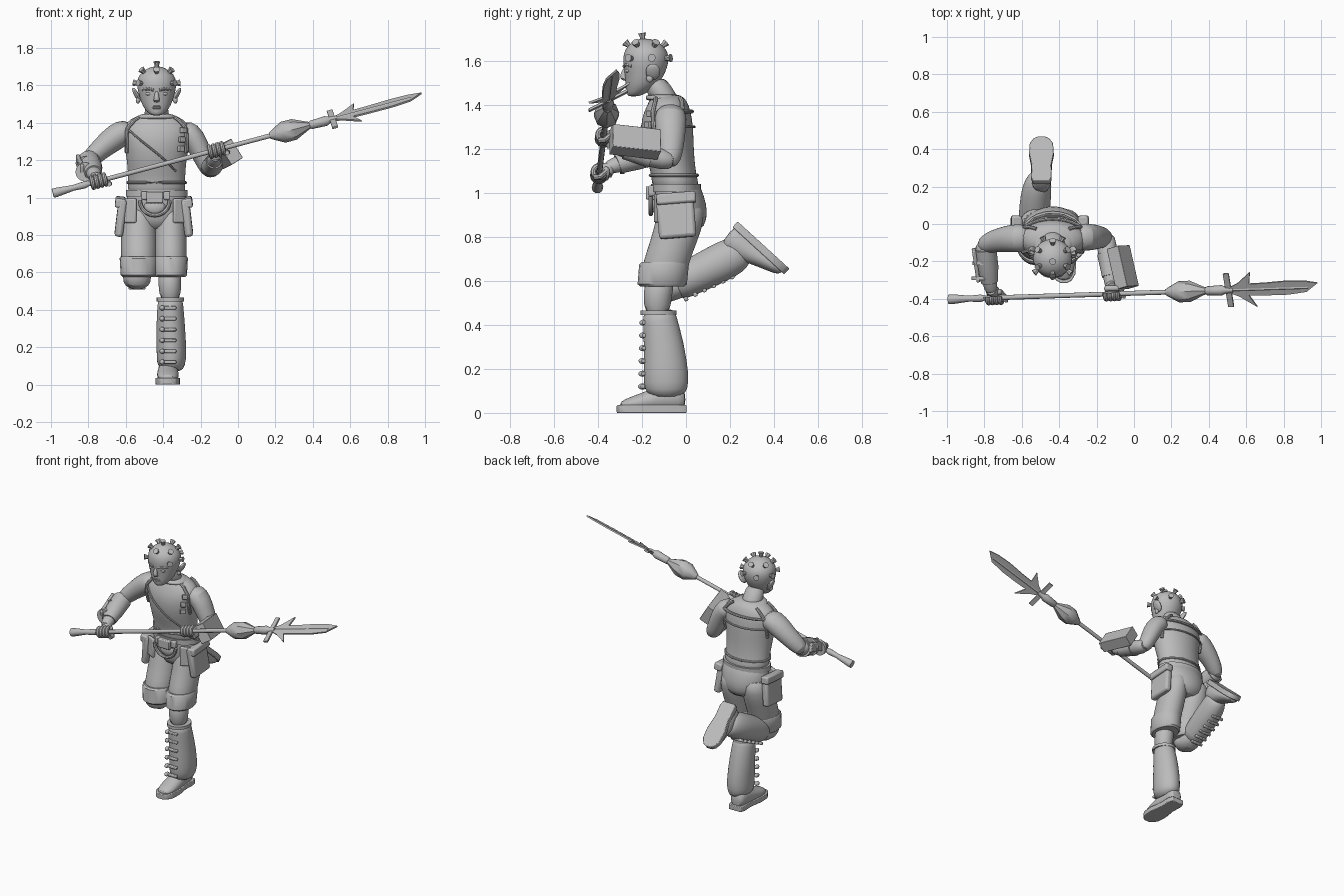
import bpy, bmesh, math
from mathutils import Vector, Matrix

cube = bpy.data.objects.get("Cube")
if cube:
    bpy.data.objects.remove(cube, do_unlink=True)

grey = bpy.data.materials.new("plain grey")
grey.use_nodes = True
COLOUR = (0.5, 0.5, 0.5, 1)
grey.diffuse_color = COLOUR
grey.node_tree.nodes["Principled BSDF"].inputs["Base Color"].default_value = COLOUR
MID = -.435                       # centre line of the body
X, Y, Z = Vector((1, 0, 0)), Vector((0, 1, 0)), Vector((0, 0, 1))


def finish(name, bm, soft=0, bevel=0, matrix=None):
    bmesh.ops.recalc_face_normals(bm, faces=bm.faces)
    mesh = bpy.data.meshes.new(name)
    bm.to_mesh(mesh)
    bm.free()
    mesh.materials.append(grey)
    mesh.shade_smooth()
    mesh.set_sharp_from_angle(angle=math.radians(40))
    obj = bpy.data.objects.new(name, mesh)
    bpy.context.collection.objects.link(obj)
    if matrix:
        obj.matrix_world = matrix
    if bevel:
        mod = obj.modifiers.new("bevel", "BEVEL")
        mod.width, mod.segments = bevel, 2
    if soft:
        mod = obj.modifiers.new("smooth", "SUBSURF")
        mod.levels = mod.render_levels = soft
    return obj


def loft(name, rings, n=16, ref=X, axis=None, soft=1, matrix=None):
    """Skin elliptical rings (x, y, z, width radius, depth radius) along a path."""
    bm = bmesh.new()
    centres = [Vector(r[:3]) for r in rings]
    loops = []
    for i, (c, r) in enumerate(zip(centres, rings)):
        t = axis or (centres[min(i + 1, len(rings) - 1)] - centres[max(i - 1, 0)]).normalized()
        u = (ref - t * ref.dot(t)).normalized()
        v = t.cross(u)
        angles = [math.tau * k / n for k in range(n)]
        loops.append([bm.verts.new(c + u * r[3] * math.cos(a) + v * r[-1] * math.sin(a)) for a in angles])
    for a, b in zip(loops, loops[1:]):
        for k in range(n):
            bm.faces.new((a[k], a[(k + 1) % n], b[(k + 1) % n], b[k]))
    bm.faces.new(loops[0])
    bm.faces.new(loops[-1])
    return finish(name, bm, soft, matrix=matrix)


def tube(name, points, r, n=8):
    ref = X if abs((Vector(points[-1]) - Vector(points[0])).normalized().x) < .8 else Y
    return loft(name, [(*p, r, r) for p in points], n, ref, soft=0)


def block(name, centre, size, along=Y, up=Z, bevel=.006):
    along = Vector(along).normalized()
    side = along.cross(Vector(up)).normalized()
    m = Matrix((side, along, side.cross(along))).transposed().to_4x4()
    m.translation = Vector(centre)
    bm = bmesh.new()
    bmesh.ops.create_cube(bm, size=1)
    bmesh.ops.scale(bm, vec=size, verts=bm.verts)
    return finish(name, bm, bevel=bevel, matrix=m)


def ball(name, centre, size, matrix=Matrix()):
    bm = bmesh.new()
    bmesh.ops.create_uvsphere(bm, u_segments=14, v_segments=9, radius=1)
    bmesh.ops.scale(bm, vec=size, verts=bm.verts)
    return finish(name, bm, matrix=Matrix.Translation(centre) @ matrix)


# Torso, neck and pelvis
TORSO = [(.99, -.04, .16, .112), (1.06, -.052, .153, .104), (1.12, -.062, .154, .104),
         (1.2, -.08, .16, .116), (1.3, -.088, .178, .122), (1.37, -.085, .19, .108),
         (1.42, -.08, .145, .085), (1.45, -.09, .075, .065)]
loft("torso", [(MID, y, z, rx, ry) for z, y, rx, ry in TORSO], 24, axis=Z)
loft("neck", [(MID, -.085, 1.4, .08, .075), (MID, -.115, 1.46, .062, .062), (MID, -.15, 1.53, .06, .06)], axis=Z)
loft("pelvis", [(MID, -.045, 1.05, .15, .1), (MID, -.04, 1.02, .16, .11), (MID, -.025, .95, .165, .12),
                (MID, -.02, .88, .15, .118), (MID, -.02, .82, .09, .09)], 24, axis=Z)


def skin(z, degrees, lift=.004):
    """Point on the torso surface; zero degrees faces front, positive turns to the left."""
    for a, b in zip(TORSO, TORSO[1:]):
        if a[0] <= z <= b[0]:
            f = (z - a[0]) / (b[0] - a[0])
            y, rx, ry = (p + (q - p) * f for p, q in zip(a[1:], b[1:]))
    a = math.radians(degrees)
    return Vector((MID + (rx + lift) * math.sin(a), y - (ry + lift) * math.cos(a), z))


def seam(name, z0, a0, z1, a1, r=.006):
    tube(name, [skin(z0 + (z1 - z0) * k / 12, a0 + (a1 - a0) * k / 12) for k in range(13)], r)


# Shirt edges, straps, collar and belt
seam("back_top_band", 1.37, 115, 1.37, 245, .009)
seam("back_low_band", 1.3, 110, 1.3, 250)
seam("chest_wrap_edge", 1.36, -50, 1.14, 40)
seam("waist_tie", 1.08, -170, 1.08, 190, .008)
for side, word in ((-1, "right"), (1, "left")):
    seam(word + "_front_strap", 1.24, side * 68, 1.43, side * 48, .01)
    seam(word + "_back_strap", 1.24, side * 110, 1.43, side * 135, .01)
loft("collar", [(MID, -.095, 1.415, .118, .09), (MID, -.1, 1.435, .105, .085), (MID, -.105, 1.45, .08, .072)], 24, axis=Z)
loft("belt", [(MID, -.045, z, .165, .114) for z in (1.005, 1.04)], 24, axis=Z, soft=0)
for z in (1.36, 1.31, 1.26):
    block("chest_buckle", skin(z, 48), (.035, .03, .022), Z, (.6, -.8, 0), .004)
block("belt_buckle", (MID - .01, -.165, 1.0), (.09, .035, .06))
for dx in (-.065, .055):
    block("belt_pouch", (MID + dx, -.155, 1.01), (.035, .035, .045))
tube("belt_loop", [(MID - .01 + .08 * math.cos(a), -.16, .985 - .08 * math.sin(a))
                   for a in (math.pi * k / 10 for k in range(11))], .011)
loft("front_flap", [(MID - .01, -.135, .98, .07, .025), (MID - .01, -.14, .93, .055, .02), (MID - .01, -.13, .9, .02, .015)], axis=Z)

# Head
HEAD = [(1.437, -.24, .026, .024), (1.455, -.222, .05, .048), (1.49, -.2, .077, .075), (1.53, -.19, .09, .088),
        (1.57, -.184, .102, .101), (1.615, -.182, .109, .107), (1.655, -.183, .097, .095),
        (1.685, -.185, .062, .062), (1.702, -.187, .02, .02)]
loft("head", [(MID, y, z, rx, ry) for z, y, rx, ry in HEAD], 20, axis=Z)
loft("nose", [(MID, -.272, 1.575, .009, .01), (MID, -.284, 1.54, .013, .016), (MID, -.284, 1.518, .02, .018),
              (MID, -.27, 1.508, .012, .01)], 10, axis=Z)
for z in (1.478, 1.488):
    ball("lip", (MID, -.264, z), (.028, .012, .006))
for side in (-1, 1):
    ball("eye", (MID + side * .04, -.263, 1.555), (.02, .012, .01))
    tube("brow", [(MID + side * dx, y, z) for dx, y, z in ((.015, -.281, 1.575), (.045, -.273, 1.582), (.075, -.245, 1.577))], .008)
    ball("ear", (MID + side * .108, -.15, 1.55), (.013, .033, .042), Matrix.Rotation(side * .5, 4, "Y"))
    ball("ear_lobe", (MID + side * .1, -.165, 1.52), (.012, .016, .018))
# Flared studs in rows around the scalp
for tilt, count, start in ((8, 1, 0), (48, 6, 0), (84, 7, 51)):
    for k in range(count):
        turn = math.radians(start + k * 360 / count)
        if tilt > 80 and math.cos(turn) > .75:
            continue
        t = math.radians(tilt)
        d = Vector((math.sin(t) * math.sin(turn), -math.sin(t) * math.cos(turn), math.cos(t)))
        c = Vector((MID, -.183, 1.6))
        loft("scalp_stud", [(*(c + d * q), r, r) for q, r in ((.085, .012), (.108, .012), (.128, .019))],
             7, Vector((.6, .5, .62)), d, 0)

# Spear, running along a tilted line
def spear(x):
    return Vector((x, -.37 + .033 * x, 1.285 + .265 * x))

SHAFT = (spear(1) - spear(0)).normalized()
ACROSS = Vector((-.12, .88, .45))
ACROSS = (ACROSS - SHAFT * ACROSS.dot(SHAFT)).normalized()
FLAT = SHAFT.cross(ACROSS)


def turned(name, profile, n=10):
    loft(name, [(*spear(x), r, r) for x, r in profile], n, Y, SHAFT, 0)


turned("spear_shaft", ((-.9, .013), (.5, .013)))
turned("spear_butt", ((-.99, .026), (-.97, .026), (-.88, .016), (-.82, .02), (-.8, .014)))
turned("spear_bulb", ((.17, .016), (.185, .026), (.24, .057), (.3, .057), (.37, .024), (.39, .016)), 8)
turned("spear_socket", ((.38, .016), (.39, .024), (.47, .028), (.49, .018), (.53, .014)))
block("spear_crossguard", spear(.505), (.012, .2, .032), ACROSS, SHAFT, .002)
OUTLINE = [(.51, .014), (.56, .04), (.635, .105), (.62, .034), (.7, .036), (.82, .044), (.92, .04),
           (.985, .026), (.92, -.024), (.82, -.037), (.7, -.037), (.61, -.034), (.645, -.105), (.56, -.04), (.51, -.014)]
bm = bmesh.new()
base = bm.faces.new([bm.verts.new(spear(x) + ACROSS * w - FLAT * .005) for x, w in OUTLINE])
lifted = bmesh.ops.extrude_face_region(bm, geom=[base])["geom"]
bmesh.ops.translate(bm, vec=FLAT * .01, verts=[v for v in lifted if isinstance(v, bmesh.types.BMVert)])
bmesh.ops.triangulate(bm, faces=[f for f in bm.faces if len(f.verts) > 4])
finish("spear_blade", bm)
tube("blade_ridge", [spear(.52), spear(.75), spear(.93)], .009, 6)

# Arms
loft("right_upper_arm", [(-.56, -.075, 1.36, .05, .07), (-.62, -.075, 1.35, .075, .078), (-.685, -.08, 1.3, .068, .072),
                         (-.745, -.09, 1.25, .056, .062), (-.8, -.11, 1.195, .05, .055), (-.81, -.13, 1.18, .03, .03)])
loft("right_forearm", [(-.795, -.09, 1.195, .045, .045), (-.797, -.14, 1.19, .056, .056), (-.785, -.23, 1.16, .052, .05),
                       (-.77, -.32, 1.125, .038, .036), (-.76, -.37, 1.11, .035, .03)])
loft("left_upper_arm", [(-.31, -.07, 1.36, .06, .07), (-.255, -.07, 1.345, .068, .075), (-.215, -.07, 1.28, .06, .07),
                        (-.18, -.07, 1.2, .052, .06), (-.155, -.075, 1.15, .048, .052), (-.15, -.08, 1.12, .03, .03)])
loft("left_forearm", [(-.15, -.05, 1.145, .04, .035), (-.148, -.1, 1.15, .056, .05), (-.135, -.2, 1.175, .05, .047),
                      (-.125, -.3, 1.2, .036, .034), (-.12, -.35, 1.22, .034, .028)])
loft("right_bracer", [(-.798, -.13, 1.192, .062, .062), (-.785, -.23, 1.16, .06, .057), (-.772, -.31, 1.13, .046, .044)], soft=0)
for y, z in ((-.15, 1.185), (-.21, 1.167), (-.29, 1.137)):
    loft("bracer_band", [(-.815 - y * -.13 + .035, y + d, z, .066 + y * .05, .066 + y * .05) for d in (-.01, .01)], soft=0)
block("bracer_plate", (-.845, -.22, 1.175), (.02, .18, .06), (.03, -.2, -.07))
loft("left_cuff", [(-.14, -.16, 1.165, .057, .053), (-.127, -.28, 1.195, .044, .042)], soft=0)
block("forearm_box", (-.06, -.232, 1.232), (.12, .225, .075), (.05, -.22, .025), (.85, .1, .53), .003)


# Hands, with fingers curled around the shaft
def hand(word, x, wrist):
    c, across = spear(x), Y.cross(SHAFT).normalized()
    back = SHAFT.cross(across).normalized()
    c2 = c + back * .03
    block(word + "_palm", c2, (.05, .085, .03), SHAFT, back, .012)
    tube(word + "_wrist", [wrist, (Vector(wrist) + c2) / 2, c2], .032, 10)
    for k in range(4):
        o = c + SHAFT * (k - 1.5) * .023
        arc = [math.radians(a) for a in range(-10, 251, 26)]
        tube(word + "_finger", [o - back * .028 * math.sin(a - 1) + across * .028 * math.cos(a - 1) for a in arc], .0125)
    tube(word + "_thumb", [c2 + SHAFT * .035, c + SHAFT * .055 + across * .03, c + SHAFT * .05 + across * .03 - back * .025], .013)


hand("right_hand", -.745, (-.763, -.35, 1.117))
hand("left_hand", -.115, (-.122, -.33, 1.212))

# Shorts with turned hems
for word, cx, w in (("right", -.53, .097), ("left", -.36, .087)):
    loft(word + "_short_leg", [(cx, -.02, .97, w * .85, .1), (cx, -.025, .88, w, .112), (cx, -.055, .78, w, .108),
                               (cx, -.09, .69, w, .106), (cx, -.105, .6, w * .95, .104)], 20, axis=Z)
    loft(word + "_hem", [(cx, -.095, .685, w, .108), (cx, -.1, .675, w * 1.06, .113),
                         (cx, -.108, .585, w * 1.0, .112), (cx, -.108, .575, w * .9, .1)], 20, axis=Z, soft=0)
    s = 1 if word == "left" else -1
    px = cx + s * w
    block(word + "_pocket", (px, -.045, .895), (.045, .17, .2), (0, 1, .08), (s * -.12, 0, 1), .015)
    block(word + "_pocket_flap", (px + s * .002, -.045, .975), (.055, .18, .05), (0, 1, .08), (s * -.12, 0, 1), .01)
    block(word + "_front_pocket", (cx + s * .045, -.125, .93), (.07, .02, .13), (s * -.5, 1, 0), Z, .008)

# Lower legs with greaves
loft("left_knee", [(-.365, -.11, .62, .065, .07), (-.365, -.132, .54, .062, .066), (-.362, -.13, .44, .058, .062)])
loft("left_greave", [(-.362, -.125, .47, .064, .072), (-.362, -.12, .43, .07, .078), (-.36, -.1, .31, .078, .092),
                     (-.355, -.09, .17, .081, .105), (-.357, -.09, .11, .078, .1), (-.365, -.09, .075, .06, .08)], 20)
loft("right_knee", [(-.54, -.14, .62, .08, .07), (-.54, -.125, .56, .075, .072), (-.54, -.09, .55, .073, .065), (-.54, .02, .62, .07, .075)])
loft("right_greave", [(-.54, -.06, .575, .072, .074), (-.54, -.02, .595, .08, .08), (-.53, .1, .655, .085, .088),
                      (-.52, .19, .7, .08, .09), (-.505, .24, .73, .066, .08), (-.5, .265, .745, .045, .06)], 20)
loft("left_greave_rim", [(-.362, -.125, z, .074, .082) for z in (.445, .465)], 20, axis=Z, soft=0)
for k in range(6):
    f = k / 5
    block("left_greave_strap", (-.375, -.188 - .008 * f, .41 - .29 * f), (.09, .02, .018), bevel=.005)
    ball("left_greave_stud", (-.405, -.192 - .006 * f, .41 - .29 * f), (.014, .02, .014))
    block("right_greave_strap", (-.54, .0 + .21 * f, .518 + .1 * f), (.09, .018, .02), (0, 1, .48), bevel=.005)


# Shoes, made with the heel at the origin and the toe toward -y
def shoe(word, matrix):
    sole = [(.0, .045), (-.03, .055), (-.11, .052), (-.2, .066), (-.27, .062), (-.305, .042), (-.318, .018)]
    bm = bmesh.new()
    ring = [(w, y) for y, w in sole] + [(-w, y) for y, w in reversed(sole)]
    base = bm.faces.new([bm.verts.new((x, y, 0)) for x, y in ring])
    top = bmesh.ops.extrude_face_region(bm, geom=[base])["geom"]
    bmesh.ops.translate(bm, vec=Z * .035, verts=[v for v in top if isinstance(v, bmesh.types.BMVert)])
    finish(word + "_sole", bm, bevel=.004, matrix=matrix)
    loft(word + "_shoe", [(0, -.005, .06, .035, .04), (0, -.03, .075, .053, .07), (0, -.11, .07, .055, .065),
                          (0, -.18, .052, .06, .048), (0, -.26, .04, .058, .032), (0, -.305, .035, .03, .015)],
         axis=-Y, matrix=matrix)


shoe("left", Matrix.Translation((-.375, .003, 0)))
shoe("right", Matrix.Translation((-.495, .235, .87)) @ Matrix.Rotation(math.radians(137.6), 4, "X"))
